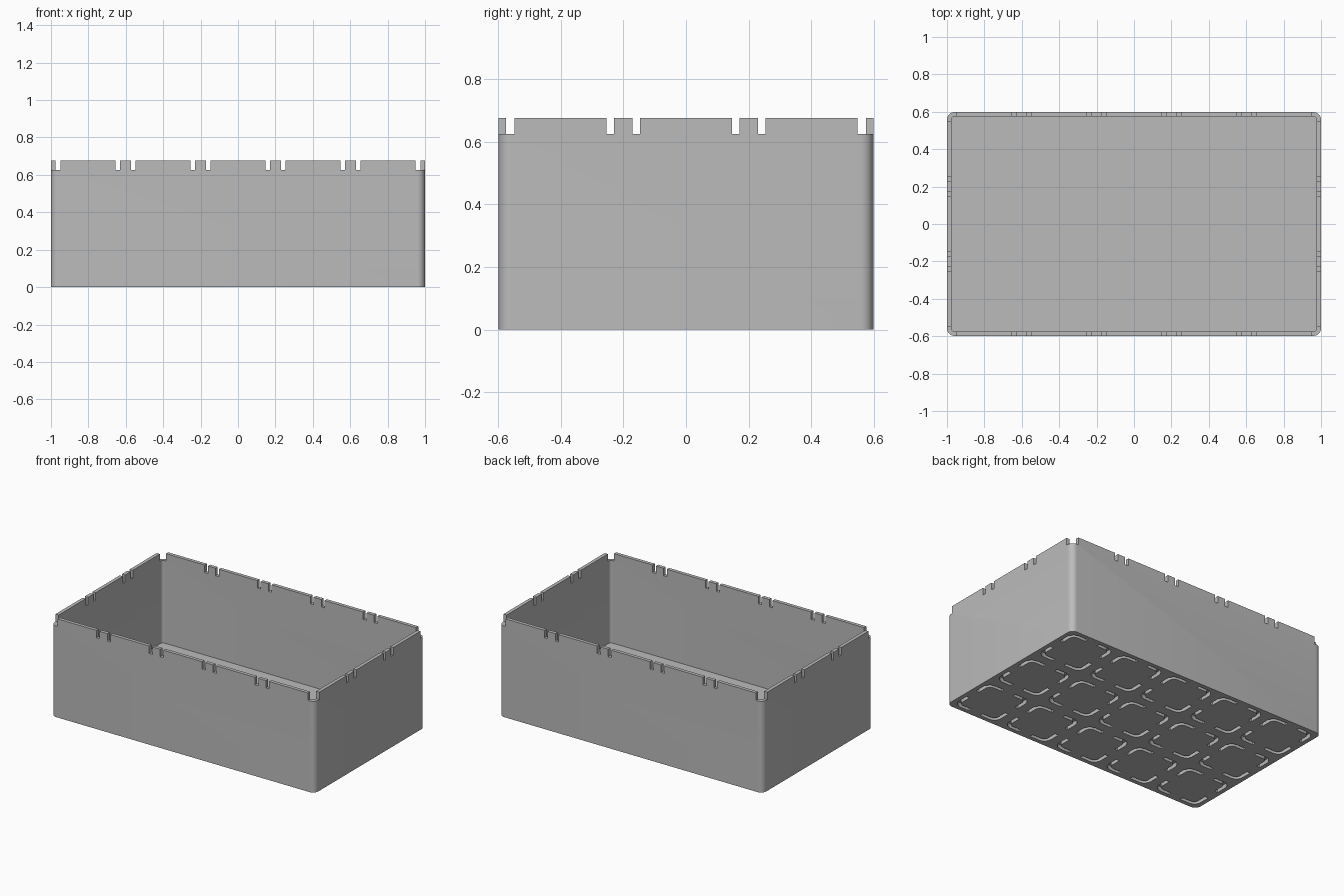
import bpy, bmesh, math

old = bpy.data.objects.get("Cube")
if old:
    bpy.data.objects.remove(old, do_unlink=True)

HX, HY, TOP = 1.0, 0.598, 0.676      # outer half sizes and height
WALL, RADIUS, FLOOR = 0.024, 0.04, 0.06
PITCH, NX, NY = 0.401, 5, 3          # grid of cells
NOTCH_Z = 0.625
NOTCH_IN, NOTCH_OUT = 0.029, 0.054   # notch offsets from a cell border


def arc(cx, cy, r, start, steps=8):
    """Quarter turn of points, counter-clockwise from the start angle."""
    return [(cx + r * math.cos(start + i * math.pi / 2 / steps),
             cy + r * math.sin(start + i * math.pi / 2 / steps))
            for i in range(steps + 1)]


def rounded_rect(hx, hy, r):
    pts = []
    for k, (sx, sy) in enumerate([(1, 1), (-1, 1), (-1, -1), (1, -1)]):
        pts += arc(sx * (hx - r), sy * (hy - r), r, k * math.pi / 2)
    return pts


def add_prism(bm, pts, z0, z1):
    low = [bm.verts.new((x, y, z0)) for x, y in pts]
    high = [bm.verts.new((x, y, z1)) for x, y in pts]
    n = len(pts)
    bm.faces.new(low[::-1])
    bm.faces.new(high)
    for i in range(n):
        j = (i + 1) % n
        bm.faces.new((low[i], low[j], high[j], high[i]))


def add_box(bm, x0, x1, y0, y1, z0, z1):
    add_prism(bm, [(x0, y0), (x1, y0), (x1, y1), (x0, y1)], z0, z1)


def make_object(name, bm):
    bmesh.ops.recalc_face_normals(bm, faces=bm.faces)
    mesh = bpy.data.meshes.new(name)
    bm.to_mesh(mesh)
    bm.free()
    obj = bpy.data.objects.new(name, mesh)
    bpy.context.collection.objects.link(obj)
    return obj


def cut(target, bm, name):
    cutter = make_object(name, bm)
    cutter.hide_render = True
    mod = target.modifiers.new(name, 'BOOLEAN')
    mod.operation, mod.solver, mod.object = 'DIFFERENCE', 'EXACT', cutter
    bpy.context.view_layer.objects.active = target
    bpy.ops.object.modifier_apply(modifier=name)
    bpy.data.objects.remove(cutter, do_unlink=True)


# Solid outer body
bm = bmesh.new()
add_prism(bm, rounded_rect(HX, HY, RADIUS), 0, TOP)
box = make_object("storage_box", bm)

# Hollow interior
bm = bmesh.new()
add_prism(bm, rounded_rect(HX - WALL, HY - WALL, RADIUS - WALL), FLOOR, TOP + 0.1)
cut(box, bm, "interior_cutter")

# Rim notches beside each cell border, and open corners
bm = bmesh.new()
for side in (-1, 1):
    for count, half, along_x in ((NX, HY, True), (NY, HX, False)):
        across = sorted((side * (half - 0.04), side * (half + 0.04)))
        for i in range(1, count):
            border = (i - count / 2) * PITCH
            for s in (-1, 1):
                span = sorted((border + s * NOTCH_IN, border + s * NOTCH_OUT))
                dims = span + across if along_x else across + span
                add_box(bm, *dims, NOTCH_Z, TOP + 0.1)
    for sy in (-1, 1):
        xs = sorted((side * (NX / 2 * PITCH - NOTCH_OUT), side * (HX + 0.1)))
        ys = sorted((sy * (NY / 2 * PITCH - NOTCH_OUT), sy * (HY + 0.1)))
        add_box(bm, *xs, *ys, NOTCH_Z, TOP + 0.1)
cut(box, bm, "notch_cutter")

# Rounded corner slots under each cell
H, W, R, GAP = 0.168, 0.024, 0.055, 0.045
corner = ([(H, GAP)] + arc(H - R, H - R, R, 0) + [(GAP, H), (GAP, H - W)]
          + arc(H - R, H - R, R - W, 0)[::-1] + [(H - W, GAP)])
bm = bmesh.new()
for i in range(NX):
    for j in range(NY):
        cx = (i - (NX - 1) / 2) * PITCH
        cy = (j - (NY - 1) / 2) * PITCH
        for sx in (-1, 1):
            for sy in (-1, 1):
                pts = [(cx + sx * x, cy + sy * y) for x, y in corner]
                add_prism(bm, pts, -0.05, 0.03)
cut(box, bm, "slot_cutter")

# Grey plastic
grey = bpy.data.materials.new("grey_plastic")
grey.use_nodes = True
colour = (0.5, 0.5, 0.5, 1)
grey.diffuse_color = colour
grey.node_tree.nodes["Principled BSDF"].inputs["Base Color"].default_value = colour
box.data.materials.clear()
box.data.materials.append(grey)

# Smooth corners, sharp edges
bpy.ops.object.select_all(action='DESELECT')
box.select_set(True)
bpy.context.view_layer.objects.active = box
bpy.ops.object.shade_smooth_by_angle(angle=math.radians(30))
